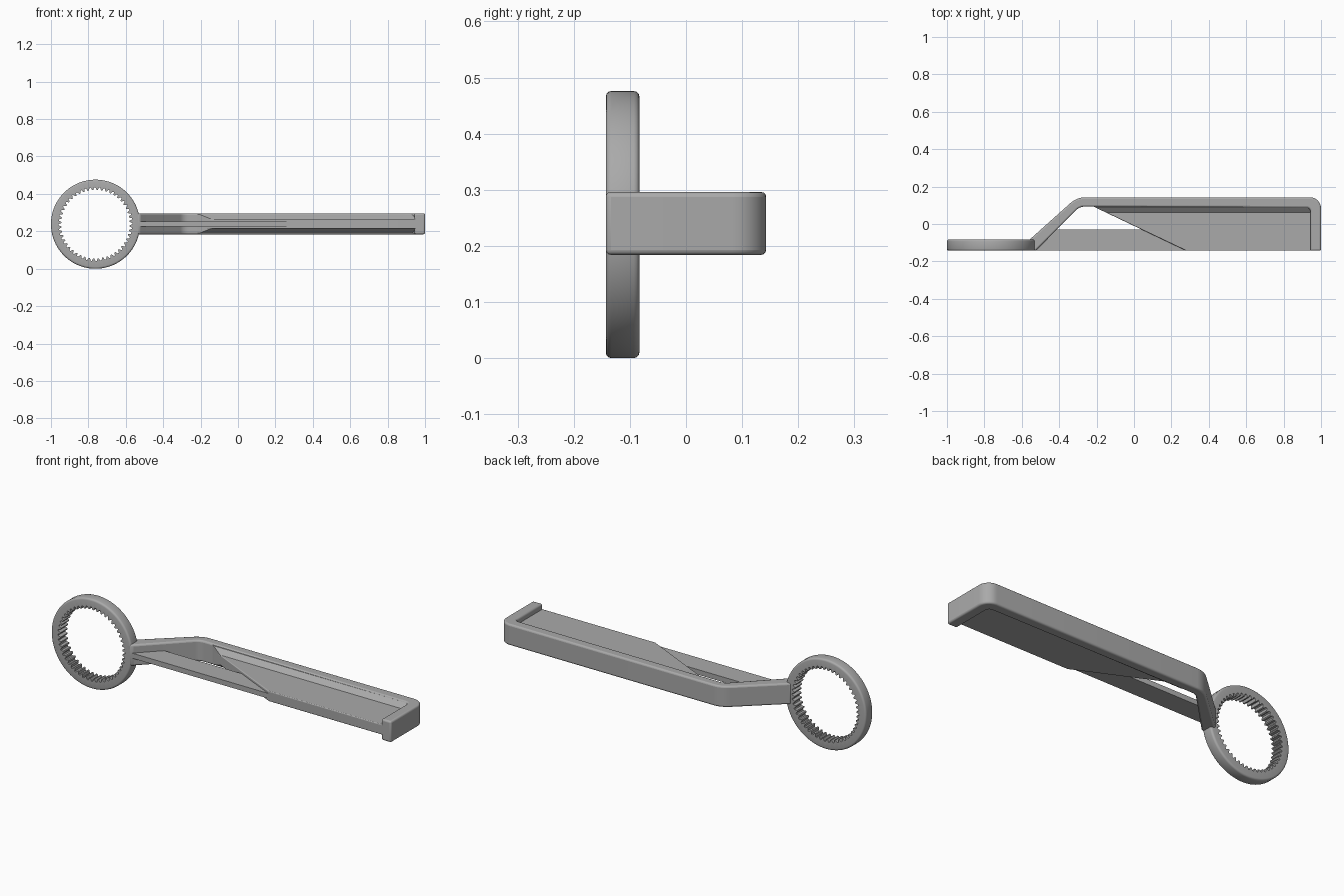
import bpy
import bmesh
import math
from mathutils import Vector

cube = bpy.data.objects.get("Cube")
if cube:
    bpy.data.objects.remove(cube, do_unlink=True)

grey = bpy.data.materials.new("plain grey")
grey.use_nodes = True
colour = (0.4, 0.4, 0.4, 1)
grey.diffuse_color = colour
grey.node_tree.nodes["Principled BSDF"].inputs["Base Color"].default_value = colour

MID = 0.24          # height of the handle's centre plane
FRONT, BACK = -0.143, 0.143


def finish(name, bm, bevel=0):
    """Turn a bmesh into a grey, smooth-shaded object with optional bevel."""
    bmesh.ops.recalc_face_normals(bm, faces=bm.faces)
    mesh = bpy.data.meshes.new(name)
    bm.to_mesh(mesh)
    bm.free()
    obj = bpy.data.objects.new(name, mesh)
    bpy.context.collection.objects.link(obj)
    mesh.materials.append(grey)
    bpy.ops.object.select_all(action='DESELECT')
    obj.select_set(True)
    bpy.context.view_layer.objects.active = obj
    bpy.ops.object.shade_smooth_by_angle(angle=math.radians(35))
    if bevel:
        mod = obj.modifiers.new("soft edges", 'BEVEL')
        mod.width = bevel
        mod.segments = 3
        mod.limit_method = 'ANGLE'
        mod.angle_limit = math.radians(40)
        bpy.ops.object.modifier_apply(modifier=mod.name)
    return obj


def rounded(points, steps=8):
    """Replace each (x, y, radius) corner by an arc."""
    out = []
    for i, (x, y, r) in enumerate(points):
        p = Vector((x, y))
        if not r:
            out.append(p)
            continue
        a = (Vector(points[i - 1][:2]) - p).normalized()
        b = (Vector(points[(i + 1) % len(points)][:2]) - p).normalized()
        half = a.angle(b) / 2
        centre = p + (a + b).normalized() * (r / math.sin(half))
        start = p + a * (r / math.tan(half)) - centre
        sweep = math.pi - 2 * half
        if start.x * a.y - start.y * a.x > 0:
            sweep = -sweep
        for k in range(steps + 1):
            t = sweep * k / steps
            c, s = math.cos(t), math.sin(t)
            out.append(centre + Vector((start.x * c - start.y * s,
                                        start.x * s + start.y * c)))
    return out


def plate(name, points, half, bevel=0):
    """Flat outline in x and y, thickened evenly about the centre plane."""
    bm = bmesh.new()
    low = [bm.verts.new((p[0], p[1], MID - half)) for p in points]
    face = bm.faces.new(low)
    ext = bmesh.ops.extrude_face_region(bm, geom=[face])
    top = [v for v in ext["geom"] if isinstance(v, bmesh.types.BMVert)]
    bmesh.ops.translate(bm, verts=top, vec=(0, 0, 2 * half))
    return finish(name, bm, bevel)


# Toothed ring: one closed section swept round the y axis
TEETH = 48
ROOT, TIP = 0.197, 0.183
OUTER, RING_BACK, SOFT = 0.238, -0.083, 0.01
section = [(None, FRONT)]
for cy, start in ((FRONT + SOFT, -90), (RING_BACK - SOFT, 0)):
    for k in range(4):
        a = math.radians(start + 30 * k)
        section.append((OUTER - SOFT + SOFT * math.cos(a), cy + SOFT * math.sin(a)))
section.append((None, RING_BACK))
tooth = (ROOT, ROOT, TIP, TIP)
bm = bmesh.new()
loops = []
count = TEETH * len(tooth)
for i in range(count):
    a = 2 * math.pi * i / count
    loops.append([bm.verts.new(((r or tooth[i % 4]) * math.cos(a) - 0.762, y,
                                (r or tooth[i % 4]) * math.sin(a) + 0.238))
                  for r, y in section])
for i, loop in enumerate(loops):
    prev = loops[i - 1]
    for j in range(len(section)):
        bm.faces.new((prev[j - 1], prev[j], loop[j], loop[j - 1]))
finish("toothed_ring", bm)

# Handle rim: sloping neck, long back wall and end wall in one band
plate("handle_rim", rounded([
    (-0.56, -0.085, 0), (-0.305, BACK, 0.12), (1, BACK, 0.06), (1, FRONT, 0),
    (0.943, FRONT, 0), (0.943, 0.087, 0.02), (-0.29, 0.093, 0.06),
    (-0.525, FRONT, 0), (-0.56, FRONT, 0)]), 0.056, 0.009)


def diagonal_x(y):
    """Slanting front-left edge of the web."""
    return -0.21 + (0.09 - y) * 2.1


# Web filling the handle, cut off on a diagonal
plate("handle_web", [(diagonal_x(0.1), 0.1), (0.96, 0.1), (0.96, FRONT),
                     (diagonal_x(FRONT), FRONT)], 0.027, 0.004)

# Thin brace from the neck to the web
plate("neck_brace", [(-0.53, FRONT + 0.001), (0.29, FRONT + 0.001),
                     (0.06, -0.03), (-0.43, -0.03)], 0.0135)

# Sloped fillets between the back wall and the web, above and below
for name, side in (("upper_fillet", 1), ("lower_fillet", -1)):
    bm = bmesh.new()
    shape = [(0.1, 0.05), (0.088, 0.05), (0.072, 0.037), (0.058, 0.025), (0.1, 0.02)]
    ends = [[bm.verts.new((x if x else diagonal_x(y), y, MID + side * z))
             for y, z in shape] for x in (0, 0.96)]
    for i in range(len(shape)):
        bm.faces.new((ends[0][i - 1], ends[0][i], ends[1][i], ends[1][i - 1]))
    for end in ends:
        bm.faces.new(end)
    finish(name, bm)
